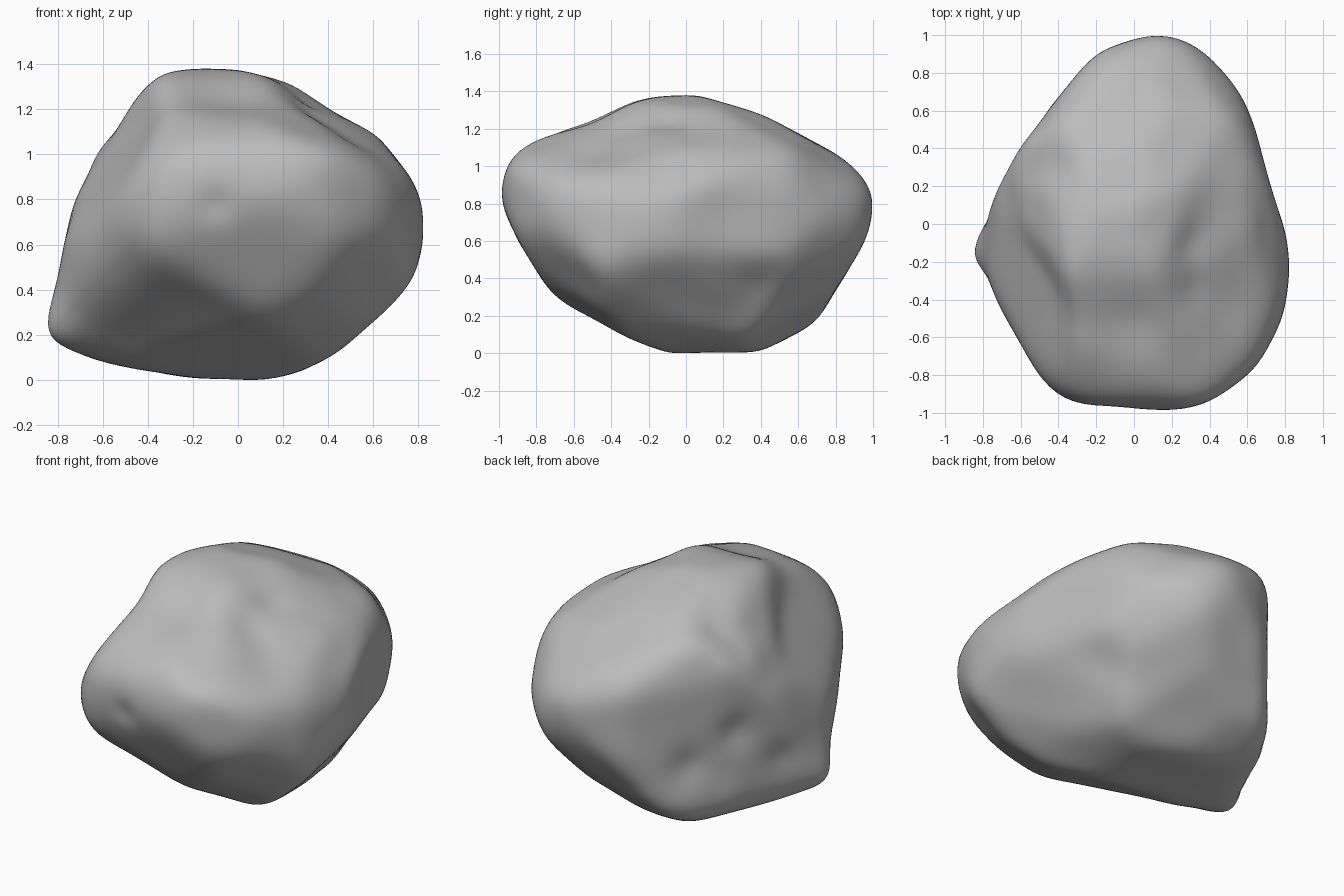
import bpy
import bmesh
from math import sin, cos, radians, exp
from mathutils import Vector

if "Cube" in bpy.data.objects:
    bpy.data.objects.remove(bpy.data.objects["Cube"], do_unlink=True)

CENTRE = Vector((0, 0, 0.69))

# Chiselling templates, in hundredths of a unit around the centre
front_template = [
    (-83, -47), (-70, -57), (-50, -63), (-20, -68), (10, -69), (25, -66), (40, -59),
    (56, -49), (76, -28), (82, -9), (82, 8), (76, 21), (62, 39), (40, 51), (24, 62),
    (2, 68), (-15, 69), (-32, 67), (-42, 60), (-60, 32), (-72, 11), (-77, -10)]
side_template = [
    (-100, 14), (-89, -9), (-74, -34), (-58, -49), (-35, -64), (-10, -69), (40, -68),
    (62, -59), (71, -49), (86, -25), (97, -5), (100, 15), (96, 23), (80, 38), (60, 51),
    (33, 61), (5, 69), (-15, 68), (-28, 65), (-55, 53), (-70, 49), (-91, 40)]
top_template = [
    (10, 100), (25, 97), (40, 88), (55, 72), (64, 50), (72, 20), (80, -5), (82, -25),
    (78, -50), (65, -75), (40, -93), (20, -99), (-10, -96), (-35, -93), (-50, -80),
    (-70, -45), (-83, -13), (-72, 25), (-60, 40), (-40, 67), (-20, 90)]
front_corner_template = [
    (-84, -7), (-71, 12), (-53, 35), (-44, 55), (-32, 64), (-5, 71), (16, 68), (49, 59),
    (70, 45), (80, 27), (83, 9), (79, -10), (60, -37), (39, -59), (22, -70), (6, -73),
    (-12, -70), (-42, -53), (-74, -35), (-81, -23)]
back_corner_template = [
    (-83, -12), (-81, 9), (-70, 32), (-51, 49), (-25, 59), (2, 69), (29, 71), (56, 62),
    (74, 51), (84, 24), (82, -15), (82, -38), (78, -52), (61, -66), (34, -73), (6, -81),
    (-19, -75), (-51, -57), (-73, -37)]
underside_template = [
    (-94, -3), (-87, 17), (-72, 34), (-48, 52), (-13, 66), (17, 68), (43, 64), (62, 52),
    (71, 28), (70, -4), (67, -47), (61, -67), (43, -73), (14, -67), (-45, -58),
    (-69, -44), (-89, -20)]


def template_axes(turn, tilt):
    """Right and up axes of a template turned about z and tilted from level."""
    a, e = radians(turn), radians(tilt)
    right = Vector((cos(a), sin(a), 0))
    ahead = Vector((-sin(a), cos(a), 0))
    return right, ahead * sin(e) + Vector((0, 0, cos(e)))


def cross(a, b):
    return a[0] * b[1] - a[1] * b[0]


def reach(direction, outline, axes, slack):
    """Distance along a direction at which it leaves the template."""
    d = (direction.dot(axes[0]), direction.dot(axes[1]))
    best = 10.0
    for a, b in zip(outline, outline[1:] + outline[:1]):
        edge = (b[0] - a[0], b[1] - a[1])
        slope = cross(d, edge)
        if abs(slope) < 1e-7:
            continue
        along = cross(a, d) / slope
        distance = cross(a, edge) / slope / 100 * slack
        if -1e-6 <= along <= 1 + 1e-6 and distance > 0:
            best = min(best, distance)
    return best


def wear(bm, passes):
    """Round off the chiselled edges."""
    for _ in range(passes):
        bmesh.ops.smooth_vert(bm, verts=bm.verts, factor=0.5,
                              use_axis_x=True, use_axis_y=True, use_axis_z=True)


# Corner templates are cut with a little slack
templates = [
    (front_template, template_axes(0, 0), 1),
    (side_template, template_axes(90, 0), 1),
    (top_template, template_axes(0, 90), 1),
    (front_corner_template, template_axes(31, 25), 1.02),
    (back_corner_template, template_axes(211, 25), 1.02),
    (underside_template, template_axes(149, -25), 1.02),
]

# Rough block: a sphere cut back to every template
bm = bmesh.new()
bmesh.ops.create_icosphere(bm, subdivisions=6, radius=1)
for v in bm.verts:
    direction = v.co.normalized()
    v.co = direction * min(reach(direction, *template) for template in templates)

# Leave spare stone where wear bites, so the worn block keeps its size
rough = [v.co.copy() for v in bm.verts]
wear(bm, 24)
for v, start in zip(bm.verts, rough):
    v.co = start + (start - v.co) * 1.25
wear(bm, 24)

# Weathered hollows (positive depth) and lumps (negative): place, width, depth
hollows = [
    ((0.31, -0.1, 1.25), 0.13, 0.03),
    ((0.33, -0.36, 1.2), 0.13, 0.025),
    ((0.0, -0.55, 1.22), 0.18, 0.015),
    ((0.47, -0.42, 1.05), 0.14, 0.02),
    ((-0.45, 0.32, 1.17), 0.13, 0.04),
    ((-0.57, 0.2, 1.0), 0.11, -0.015),
    ((-0.1, -0.98, 0.78), 0.07, 0.02),
    ((0.55, 0.5, 0.3), 0.2, 0.03),
    ((-0.43, 0.6, 0.45), 0.12, 0.03),
    ((-0.6, 0.38, 0.62), 0.12, 0.03),
    ((-0.52, 0.35, 0.3), 0.11, -0.015),
    ((-0.72, 0.1, 0.4), 0.11, 0.025),
    ((-0.8, -0.17, 0.22), 0.12, -0.04),
]
for v in bm.verts:
    radius = v.co.length
    direction = v.co / radius
    sink = 0
    for place, width, depth in hollows:
        gap = (direction - (Vector(place) - CENTRE).normalized()).length * radius
        sink += depth * exp(-(gap / width) ** 2)
    v.co = direction * (radius - sink)

# Stand the stone on the ground
bmesh.ops.translate(bm, verts=bm.verts, vec=(0, 0, -min(v.co.z for v in bm.verts)))
bmesh.ops.recalc_face_normals(bm, faces=bm.faces)
mesh = bpy.data.meshes.new("boulder")
bm.to_mesh(mesh)
bm.free()
mesh.shade_smooth()
boulder = bpy.data.objects.new("boulder", mesh)
bpy.context.collection.objects.link(boulder)

# Plain grey stone
stone = bpy.data.materials.new("grey stone")
stone.use_nodes = True
colour = (0.5, 0.5, 0.5, 1)
stone.diffuse_color = colour
stone.node_tree.nodes["Principled BSDF"].inputs["Base Color"].default_value = colour
mesh.materials.append(stone)
